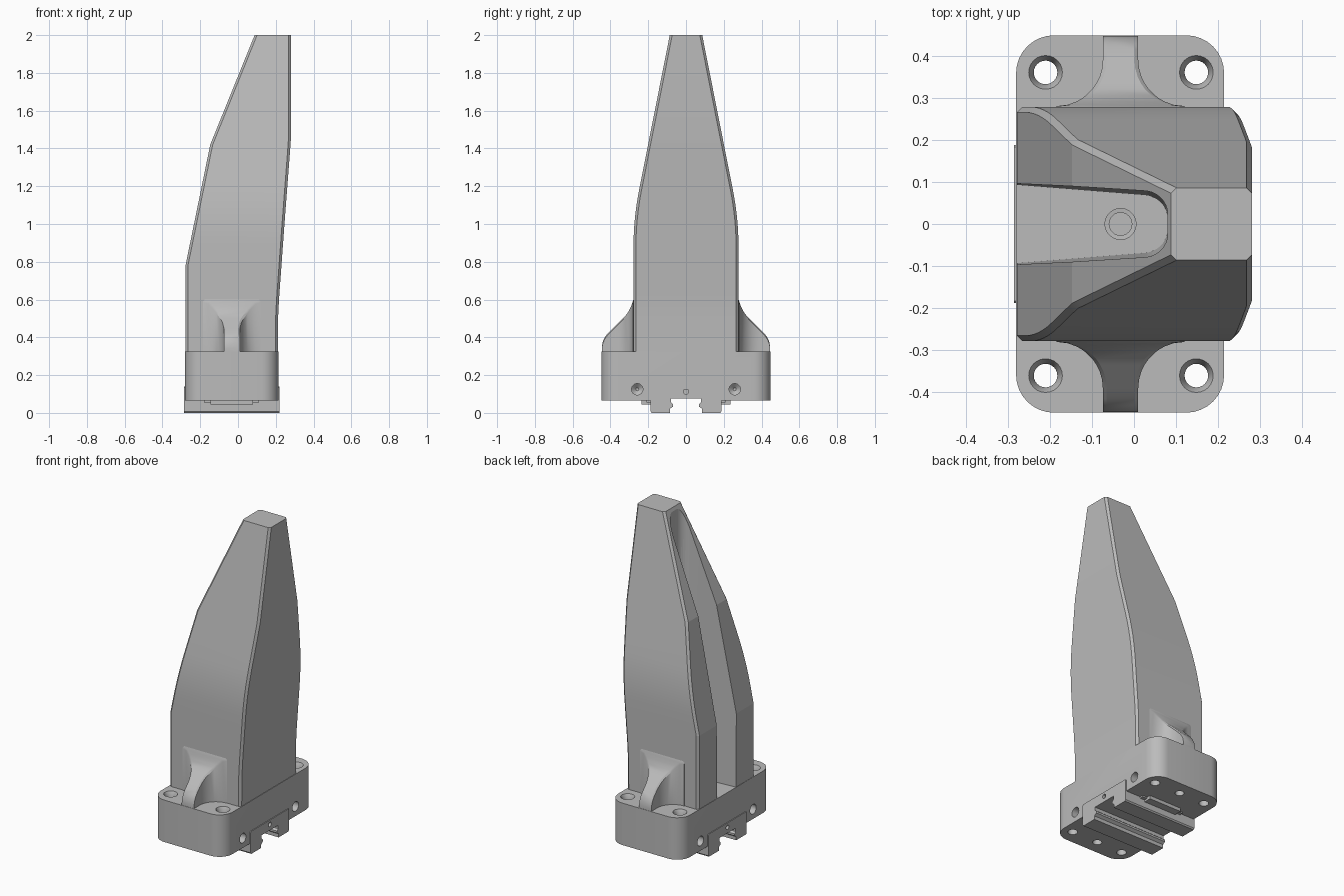
import bpy, bmesh
from math import cos, sin, pi, sqrt, radians
from mathutils import Vector

cube = bpy.data.objects.get("Cube")
if cube:
    bpy.data.objects.remove(cube)

grey = bpy.data.materials.new("mid_grey")
grey.use_nodes = True
COLOUR = (0.5, 0.5, 0.5, 1)
grey.diffuse_color = COLOUR
grey.node_tree.nodes["Principled BSDF"].inputs["Base Color"].default_value = COLOUR


def loft(name, rings):
    """Skin a closed solid over rings of equal point count."""
    bm = bmesh.new()
    loops = [[bm.verts.new(p) for p in ring] for ring in rings]
    n = len(loops[0])
    for a, b in zip(loops, loops[1:]):
        for i in range(n):
            j = (i + 1) % n
            bm.faces.new((a[i], a[j], b[j], b[i]))
    bm.faces.new(loops[0])
    bm.faces.new(loops[-1])
    bmesh.ops.recalc_face_normals(bm, faces=bm.faces)
    mesh = bpy.data.meshes.new(name)
    bm.to_mesh(mesh)
    bm.free()
    mesh.materials.append(grey)
    obj = bpy.data.objects.new(name, mesh)
    bpy.context.collection.objects.link(obj)
    return obj


def box(name, x0, x1, y, z0, z1):
    return loft(name, [[(x0, -y, z), (x1, -y, z), (x1, y, z), (x0, y, z)] for z in (z0, z1)])


def drill(centre, axis, steps, n=24):
    """Round cutter made of (distance, radius) steps along an axis."""
    axis = Vector(axis)
    u = axis.orthogonal().normalized()
    v = axis.cross(u)
    return loft("cutter", [[Vector(centre) + axis * d + (u * cos(2 * pi * i / n) + v * sin(2 * pi * i / n)) * r
                            for i in range(n)] for d, r in steps])


def cut(obj, cutter):
    mod = obj.modifiers.new("cut", "BOOLEAN")
    mod.object = cutter
    mod.operation = "DIFFERENCE"
    mod.solver = "EXACT"
    bpy.context.view_layer.objects.active = obj
    bpy.ops.object.modifier_apply(modifier=mod.name)
    bpy.data.objects.remove(cutter)


def smooth(obj, angle):
    bpy.ops.object.select_all(action="DESELECT")
    obj.select_set(True)
    bpy.context.view_layer.objects.active = obj
    bpy.ops.object.shade_smooth_by_angle(angle=radians(angle))


def along(points, t):
    """Piecewise linear value through (t, value) points."""
    for (a, va), (b, vb) in zip(points, points[1:]):
        if t <= b:
            return va + (vb - va) * (t - a) / (b - a)
    return points[-1][1]


# Tall tapering body with chamfered upright edges
BACK = [(0.3, -0.278), (0.78, -0.278), (1.42, -0.147), (2, 0.088)]
FRONT = [(0.3, 0.211), (0.5, 0.212), (0.6, 0.217), (1, 0.246), (1.38, 0.275), (1.45, 0.28), (2, 0.28)]


def half_width(z):
    if z < 0.88:
        return 0.278
    if z < 1.18:
        return 0.278 - 0.33 * (z - 0.88) ** 2
    return 0.278 - 0.198 * (z - 1.03)


def body_ring(z):
    a, b, h, c = along(BACK, z), along(FRONT, z), half_width(z), 0.013
    return [(a + c, -h, z), (b - c, -h, z), (b, c - h, z), (b, h - c, z),
            (b - c, h, z), (a + c, h, z), (a, h - c, z), (a, c - h, z)]


levels = [0.32, 0.5, 0.6, 0.78] + [0.88 + 0.05 * i for i in range(7)] + [1.38, 1.42, 1.45, 2]
body = loft("body", [body_ring(z) for z in levels])


# Deep round-ended channel open to the back
def channel_ring(z, grow):
    right = [(-0.4, 0.108), (-0.28, 0.099)]
    right += [(0.02 + 0.06 * sin(t), 0.018 + 0.057 * cos(t)) for t in [pi / 16 * i for i in range(9)]]
    edge = [(x, y + grow) for x, y in right]
    return [(x, y, z) for x, y in edge] + [(x, -y, z) for x, y in reversed(edge)]


cut(body, loft("cutter", [channel_ring(0.3, -0.006), channel_ring(2.1, 0.006)]))
smooth(body, 8)

# Rounded base block
X0, X1, Y, R = -0.28, 0.214, 0.448, 0.09
outline = []
for k, (cx, cy) in enumerate([(X1 - R, Y - R), (X0 + R, Y - R), (X0 + R, R - Y), (X1 - R, R - Y)]):
    for i in range(9):
        t = pi / 2 * (k + i / 8)
        outline.append((cx + R * cos(t), cy + R * sin(t)))
base = loft("base", [[(x, y, z) for x, y in outline] for z in (0.065, 0.325)])
cut(base, box("cutter", -0.4, 0.4, 0.185, 0, 0.125))

# Bolt holes, blind holes and the channel floor hole
for side in (-1, 1):
    for x in (-0.21, 0.148):
        cut(base, drill((x, side * 0.36, 0), (0, 0, 1), [(0, 0.028), (0.3, 0.028), (0.35, 0.052)]))
    cut(base, drill((-0.032, side * 0.36, 0), (0, 0, 1), [(0, 0.026), (0.16, 0.026)]))
    for x, d in ((X1, -1), (X0, 1)):
        cut(base, drill((x, side * 0.258, 0.125), (d, 0, 0), [(-0.05, 0.03), (0.06, 0.03), (0.08, 0.008)]))
cut(base, drill((-0.032, 0, 0.33), (0, 0, -1), [(-0.05, 0.037), (0.02, 0.037), (0.021, 0.027), (0.12, 0.027)]))
smooth(base, 30)

# Flared gussets bracing the body on the base
TOP = [(0.27, 0.62), (0.28, 0.595), (0.29, 0.565), (0.305, 0.535), (0.32, 0.515), (0.415, 0.42),
       (0.43, 0.4), (0.44, 0.378), (0.446, 0.35)]


def gusset_ring(y, side):
    r = 0.11
    s = max(0, r - max(0, y - 0.28))
    w = 0.042 + r - sqrt(max(0, r * r - s * s))
    top, c = along(TOP, y), 0.009
    return [(-0.032 + x, side * y, z) for x, z in
            [(-w, 0.32), (w, 0.32), (w, top - c), (w - c, top), (c - w, top), (-w, top - c)]]


stations = [0.27, 0.28, 0.283, 0.29, 0.297, 0.305, 0.32, 0.335, 0.35, 0.37, 0.39, 0.415, 0.43, 0.44, 0.446]
for side, label in ((-1, "front"), (1, "rear")):
    smooth(loft(label + "_gusset", [gusset_ring(y, side) for y in stations]), 25)

# Grooved rail clamp under the base
half = [(0.183, 0.14), (0.188, 0.135), (0.188, 0.008), (0.182, 0), (0.085, 0), (0.085, 0.022),
        (0.068, 0.034), (0.068, 0.046), (0.08, 0.056), (0.08, 0.077)]
section = half + [(-y, z) for y, z in reversed(half)]
clamp = loft("rail_clamp", [[(x, y, z) for y, z in section] for x in (-0.285, 0.219)])
for x, d in ((-0.285, 1), (0.219, -1)):
    cut(clamp, drill((x, 0, 0.113), (d, 0, 0), [(-0.05, 0.014), (0.06, 0.014)], 16))

# Cross key plates beside the clamp
for side, label in ((-1, "front"), (1, "rear")):
    for part, x0, x1, y, z in (("key_plate", -0.18, 0.112, 0.21, 0.056), ("key_lug", -0.145, 0.08, 0.235, 0.044)):
        key = box(label + "_" + part, x0, x1, (y - 0.18) / 2, z, 0.07)
        key.location.y = side * (y + 0.18) / 2
